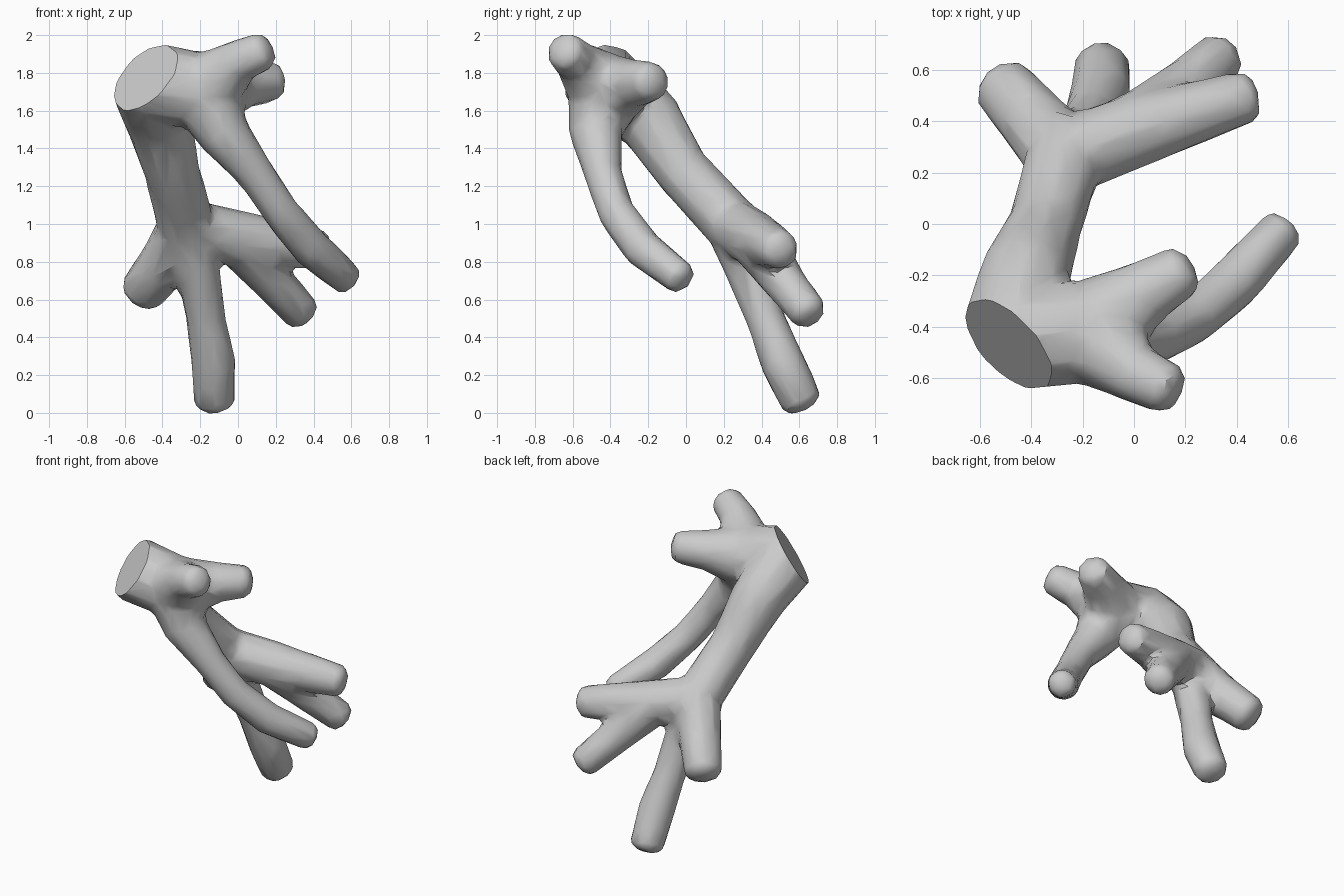
import bpy, bmesh
from mathutils import Vector, Matrix

cube = bpy.data.objects.get("Cube")
if cube:
    bpy.data.objects.remove(cube, do_unlink=True)

# Plain grey material
grey = bpy.data.materials.new("stone_grey")
grey.use_nodes = True
colour = (0.6, 0.6, 0.6, 1)
grey.diffuse_color = colour
grey.node_tree.nodes["Principled BSDF"].inputs["Base Color"].default_value = colour

# Limbs as paths of (x, y, z, radius)
head = (-.475, -.445, 1.755, .205)
hub = (-.18, -.42, 1.70, .2)
fork = (-.27, .26, .98, .15)
split = (.0, .36, .925, .145)
limbs = {
    "crown": [head, hub],
    "trunk": [head, (-.425, -.2, 1.56, .175), (-.35, -.02, 1.28, .145), fork],
    "upper_front_stub": [hub, (-.01, -.575, 1.855, .115), (.13, -.64, 1.915, .103)],
    "upper_back_stub": [hub, (.02, -.28, 1.74, .13), (.185, -.185, 1.755, .105)],
    "long_arm": [hub, (-.09, -.48, 1.5, .14), (.09, -.44, 1.27, .1),
                 (.23, -.37, 1.06, .097), (.39, -.23, .87, .103), (.57, -.03, .715, .09)],
    "side_arm": [fork, split, (.435, .495, .865, .104)],
    "side_fork": [split, (.2, .53, .68, .11), (.335, .65, .53, .1)],
    "back_stub": [fork, (-.39, .4, .79, .135), (-.505, .53, .645, .122)],
    "lower_leg": [fork, (-.21, .33, .74, .115), (-.17, .42, .5, .103),
                  (-.13, .51, .27, .117), (-.125, .61, .063, .11)],
}


def tapered_segment(bm, a, b, blunt):
    """Hull around two balls; a blunt piece has its far ball flattened."""
    part = bmesh.new()
    along = Vector(b[:3]) - Vector(a[:3])
    turn = along.to_track_quat("Z", "Y").to_matrix().to_4x4()
    for node, depth in ((a, 1), (b, .5 if blunt else 1)):
        shape = Matrix.Translation(node[:3]) @ turn @ Matrix.Diagonal((1, 1, depth, 1))
        bmesh.ops.create_icosphere(part, subdivisions=2, radius=node[3] * 1.03,
                                   matrix=shape)
    hull = bmesh.ops.convex_hull(part, input=part.verts[:])
    inner = [v for v in hull["geom_interior"] if isinstance(v, bmesh.types.BMVert)]
    bmesh.ops.delete(part, geom=inner, context="VERTS")
    mesh = bpy.data.meshes.new("segment")
    part.to_mesh(mesh)
    part.free()
    bm.from_mesh(mesh)
    bpy.data.meshes.remove(mesh)


bm = bmesh.new()
for path in limbs.values():
    for a, b in zip(path, path[1:]):
        tapered_segment(bm, a, b, b is path[-1] and b is not hub)
mesh = bpy.data.meshes.new("branching_body")
bm.to_mesh(mesh)
bm.free()
body = bpy.data.objects.new("branching_body", mesh)
bpy.context.collection.objects.link(body)
bpy.context.view_layer.objects.active = body
body.select_set(True)

# Fuse the limbs, soften the joints and reduce to broad facets
fuse = body.modifiers.new("fuse", "REMESH")
fuse.mode = "VOXEL"
fuse.voxel_size = .02
soften = body.modifiers.new("soften", "SMOOTH")
soften.factor = .5
soften.iterations = 10
facet = body.modifiers.new("facet", "DECIMATE")
facet.ratio = .05
for modifier in ("fuse", "soften", "facet"):
    bpy.ops.object.modifier_apply(modifier=modifier)

# Slice the thick end flat
bm = bmesh.new()
bm.from_mesh(mesh)
cut = bmesh.ops.bisect_plane(bm, geom=bm.verts[:] + bm.edges[:] + bm.faces[:],
                             plane_co=(-.36, -.465, 1.94),
                             plane_no=(-.65, -.55, .52), clear_outer=True)
rim = [e for e in cut["geom_cut"] if isinstance(e, bmesh.types.BMEdge)]
bmesh.ops.holes_fill(bm, edges=rim)
bmesh.ops.recalc_face_normals(bm, faces=bm.faces[:])
bm.to_mesh(mesh)
bm.free()

mesh.materials.clear()
mesh.materials.append(grey)
bpy.ops.object.shade_smooth_by_angle(angle=.6)
